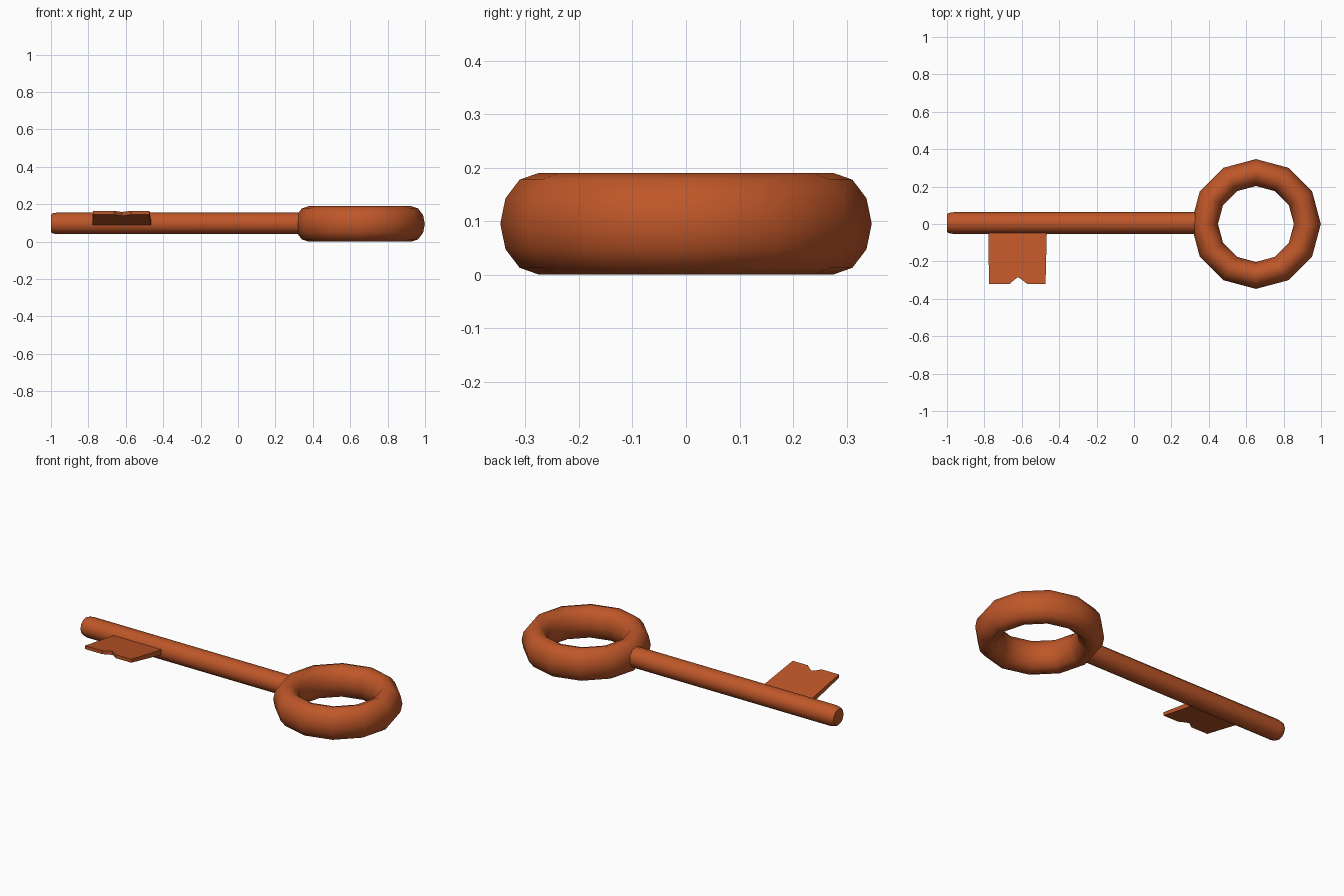
import bpy, bmesh
from math import cos, sin, pi, radians

if "Cube" in bpy.data.objects:
    bpy.data.objects.remove(bpy.data.objects["Cube"])

mat = bpy.data.materials.new("rust_orange")
mat.diffuse_color = (0.52, 0.095, 0.022, 1)
mat.use_nodes = True
mat.node_tree.nodes["Principled BSDF"].inputs["Base Color"].default_value = mat.diffuse_color


def finish(name, bm, angle):
    bmesh.ops.recalc_face_normals(bm, faces=bm.faces)
    me = bpy.data.meshes.new(name)
    bm.to_mesh(me)
    bm.free()
    ob = bpy.data.objects.new(name, me)
    bpy.context.collection.objects.link(ob)
    me.materials.append(mat)
    bpy.ops.object.select_all(action='DESELECT')
    ob.select_set(True)
    bpy.context.view_layer.objects.active = ob
    bpy.ops.object.shade_smooth_by_angle(angle=radians(angle))
    return ob


def bridge(bm, a, b):
    n = len(a)
    for i in range(n):
        j = (i + 1) % n
        bm.faces.new((a[i], a[j], b[j], b[i]))


# Bow: 12-sided ring with a tall oval 12-sided cross-section
N = 12
bm = bmesh.new()
rings = []
for i in range(N):
    a = 2 * pi * i / N
    loop = []
    for j in range(N):
        t = 2 * pi * j / N
        r = 0.275 + 0.072 * cos(t)
        loop.append(bm.verts.new((0.652 + r * cos(a), r * sin(a), 0.095 + 0.095 * sin(t))))
    rings.append(loop)
for i in range(N):
    bridge(bm, rings[i], rings[(i + 1) % N])
finish("bow_ring", bm, 50)

# Shaft: lathed profile (x, radius) with rounded tip, ending inside the ring
bm = bmesh.new()
loops = []
for x, r in [(-1.0, 0.047), (-0.99, 0.054), (-0.965, 0.058), (0.36, 0.058)]:
    loops.append([bm.verts.new((x, 0.005 + r * cos(2 * pi * k / N), 0.098 + r * sin(2 * pi * k / N)))
                  for k in range(N)])
for a, b in zip(loops, loops[1:]):
    bridge(bm, a, b)
bm.faces.new(loops[0])
bm.faces.new(loops[-1])
finish("shaft", bm, 50)

# Bit: thin notched plate, tilted upward away from the shaft
outline = [(-0.78, 0.0), (-0.775, -0.32), (-0.663, -0.32), (-0.642, -0.3), (-0.62, -0.284),
           (-0.597, -0.3), (-0.572, -0.32), (-0.473, -0.32), (-0.465, 0.0)]
bm = bmesh.new()
top = [bm.verts.new((x, y, 0.112 - 0.166 * y)) for x, y in outline]
low = [bm.verts.new((x, y, 0.08 - 0.203 * y)) for x, y in outline]
bridge(bm, top, low)
bm.faces.new(top)
bm.faces.new(low)
finish("bit", bm, 20)
